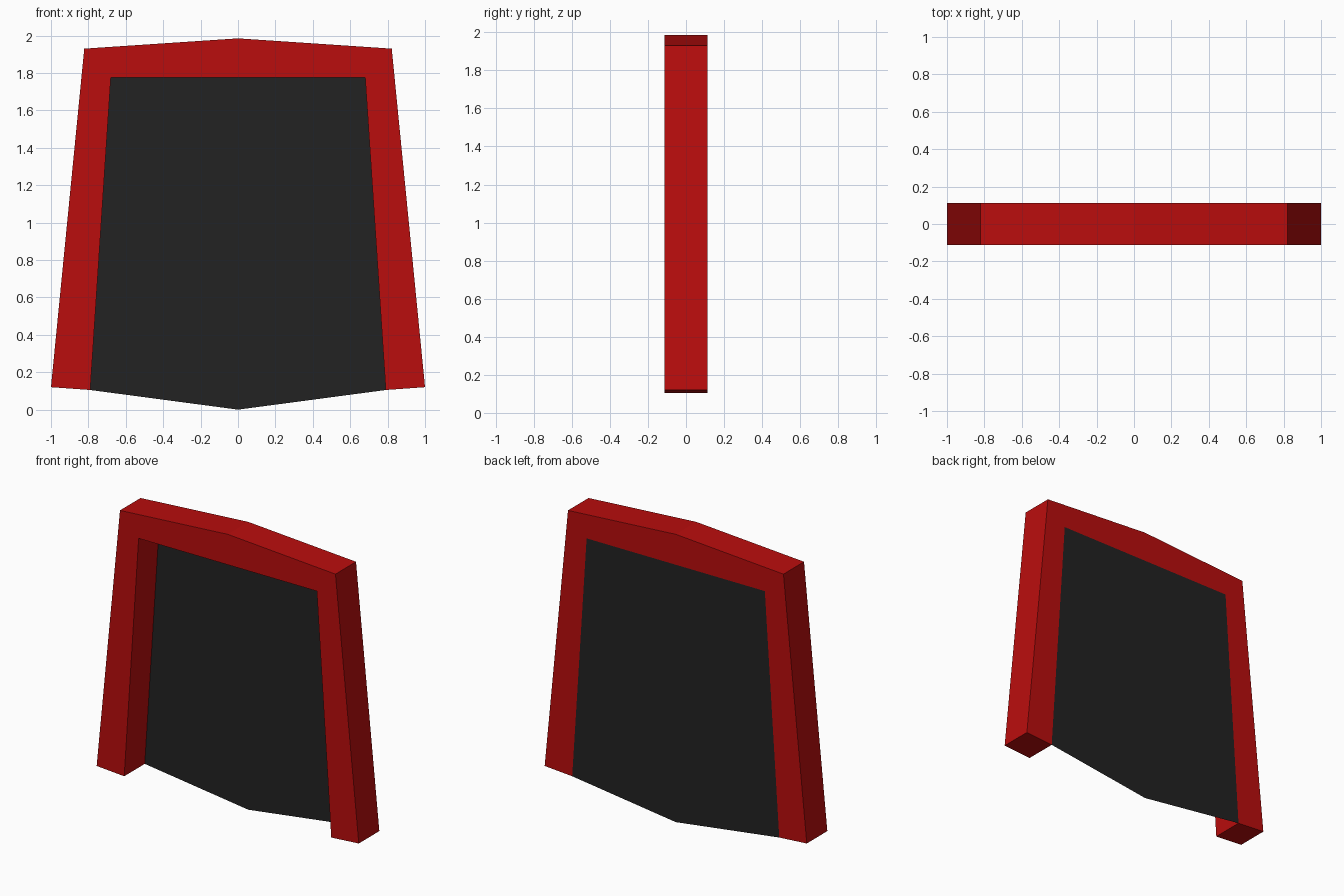
import bpy
import bmesh

cube = bpy.data.objects.get("Cube")
if cube:
    bpy.data.objects.remove(cube, do_unlink=True)

HALF_DEPTH = 0.112


def make_material(name, rgb):
    colour = (*rgb, 1.0)
    mat = bpy.data.materials.new(name)
    mat.use_nodes = True
    mat.diffuse_color = colour
    bsdf = next(n for n in mat.node_tree.nodes if n.type == "BSDF_PRINCIPLED")
    bsdf.inputs["Base Color"].default_value = colour
    bsdf.inputs["Roughness"].default_value = 0.6
    return mat


def mirrored(half):
    """Close an x >= 0 outline by adding its mirror image."""
    return half + [(-x, z) for x, z in reversed(half) if x > 0]


def make_part(name, outline, mat, y, depth=0.0):
    """Flat outline in the xz plane at y, extruded towards +y by depth."""
    bm = bmesh.new()
    face = bm.faces.new([bm.verts.new((x, y, z)) for x, z in outline])
    if depth:
        result = bmesh.ops.extrude_face_region(bm, geom=[face], use_keep_orig=True)
        moved = [v for v in result["geom"] if isinstance(v, bmesh.types.BMVert)]
        bmesh.ops.translate(bm, verts=moved, vec=(0, depth, 0))
        bmesh.ops.recalc_face_normals(bm, faces=bm.faces)
    else:
        bm.normal_update()
        if face.normal.y < 0:
            face.normal_flip()
    mesh = bpy.data.meshes.new(name)
    bm.to_mesh(mesh)
    bm.free()
    mesh.materials.append(mat)
    obj = bpy.data.objects.new(name, mesh)
    bpy.context.collection.objects.link(obj)
    return obj


red = make_material("red", (0.49, 0.004, 0.004))
charcoal = make_material("charcoal", (0.016, 0.016, 0.016))

# Corners shared by the frame opening and the panel
inner_top = (0.68, 1.775)
inner_bottom = (0.79, 0.105)

# Arch-shaped frame: peaked top and two splayed legs
frame_half = [(0, 1.985), (0.822, 1.93), (1.0, 0.12), inner_bottom, inner_top]
make_part("frame", mirrored(frame_half), red, -HALF_DEPTH, 2 * HALF_DEPTH)

# Thin panel closing the back of the opening, pointed at the bottom
panel_half = [inner_top, inner_bottom, (0, 0)]
make_part("back_panel", mirrored(panel_half), charcoal, HALF_DEPTH)
